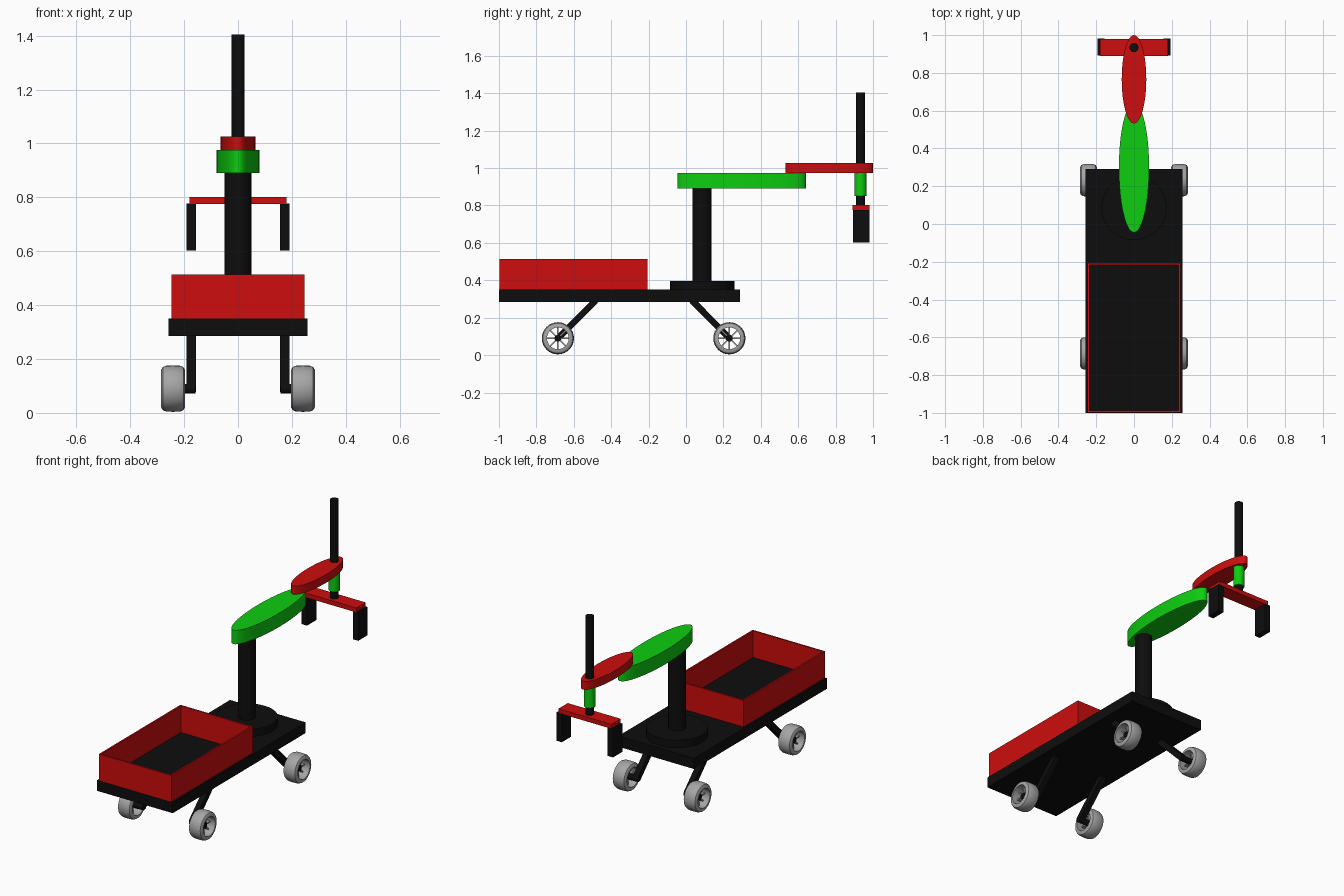
import bpy, bmesh, math
from mathutils import Matrix, Vector

if "Cube" in bpy.data.objects:
    bpy.data.objects.remove(bpy.data.objects["Cube"])


def material(name, rgb):
    m = bpy.data.materials.new(name)
    m.use_nodes = True
    m.diffuse_color = (*rgb, 1)
    m.node_tree.nodes["Principled BSDF"].inputs["Base Color"].default_value = (*rgb, 1)
    return m


RED = material("red", (0.61, 0.004, 0.004))
GREEN = material("green", (0.004, 0.61, 0.005))
BLACK = material("black", (0.004, 0.004, 0.004))
GREY = material("wheel grey", (0.38, 0.38, 0.38))


def finish(name, bm, mat, smooth=False):
    bmesh.ops.recalc_face_normals(bm, faces=bm.faces)
    mesh = bpy.data.meshes.new(name)
    bm.to_mesh(mesh)
    bm.free()
    mesh.materials.append(mat)
    ob = bpy.data.objects.new(name, mesh)
    bpy.context.collection.objects.link(ob)
    if smooth:
        bpy.ops.object.select_all(action='DESELECT')
        ob.select_set(True)
        bpy.context.view_layer.objects.active = ob
        bpy.ops.object.shade_smooth_by_angle(angle=math.radians(35))
    return ob


def box(name, x, y, z, mat):
    """Box from (min, max) pairs."""
    bm = bmesh.new()
    bmesh.ops.create_cube(bm, size=1)
    for v in bm.verts:
        v.co = [lo + (c + 0.5) * (hi - lo) for c, (lo, hi) in zip(v.co, (x, y, z))]
    return finish(name, bm, mat)


def column(name, y, z, rx, ry, mat, sides=32):
    """Upright round or elliptical prism on the centre line."""
    bm = bmesh.new()
    bmesh.ops.create_cone(bm, cap_ends=True, segments=sides, radius1=1, radius2=1, depth=1)
    for v in bm.verts:
        v.co = (v.co.x * rx, y + v.co.y * ry, z[0] + (v.co.z + 0.5) * (z[1] - z[0]))
    return finish(name, bm, mat, True)


# Platform and open tray
box("platform", (-0.257, 0.257), (-1, 0.29), (0.285, 0.35), BLACK)
T, TX, TY, TZ = 0.01, 0.246, (-0.998, -0.207), (0.35, 0.513)
box("tray_front_wall", (-TX, TX), (TY[0], TY[0] + T), TZ, RED)
box("tray_back_wall", (-TX, TX), (TY[1] - T, TY[1]), TZ, RED)
for side, s in (("left", 1), ("right", -1)):
    box(f"tray_{side}_wall", sorted((s * (TX - T), s * TX)), (TY[0] + T, TY[1] - T), TZ, RED)

# Turntable, post and two-link arm
column("turntable", 0.087, (0.35, 0.395), 0.172, 0.172, BLACK)
column("post", 0.085, (0.395, 0.89), 0.05, 0.05, BLACK)
column("lower_arm", 0.298, (0.89, 0.975), 0.08, 0.343, GREEN, 48)
column("upper_arm", 0.766, (0.975, 1.026), 0.065, 0.234, RED, 48)
column("lift_rod", 0.934, (0.8, 1.404), 0.024, 0.024, BLACK)
column("rod_collar", 0.934, (0.85, 0.975), 0.032, 0.032, GREEN)

# Gripper
box("gripper_bar", (-0.18, 0.18), (0.89, 0.98), (0.775, 0.802), RED)
for side, s in (("left", 1), ("right", -1)):
    box(f"{side}_gripper_finger", sorted((s * 0.156, s * 0.192)), (0.892, 0.982), (0.603, 0.777), BLACK)


def wheel(name, x, y, z):
    """Round-shouldered tyre ring turned about the x axis, with eight thin spokes."""
    half, rim, outer = 0.044, 0.058, 0.086
    profile = [(-half, rim), (-half, 0.07), (-0.038, 0.08), (-0.026, 0.085), (0, outer)]
    profile += [(-a, r) for a, r in reversed(profile[:-1])]
    bm = bmesh.new()
    rings = []
    steps = 32
    for i in range(steps):
        t = math.tau * i / steps
        rings.append([bm.verts.new((a, r * math.cos(t), r * math.sin(t))) for a, r in profile])
    n = len(profile)
    for i in range(steps):
        p, q = rings[i], rings[(i + 1) % steps]
        for j in range(n):
            k = (j + 1) % n
            bm.faces.new((p[j], p[k], q[k], q[j]))
    for i in range(4):
        m = Matrix.Rotation(math.pi * i / 4, 4, 'X') @ Matrix.Diagonal((0.02, 0.007, 2 * rim + 0.006, 1))
        bmesh.ops.create_cube(bm, size=1, matrix=m)
    bmesh.ops.translate(bm, verts=bm.verts, vec=(x, y, z))
    return finish(name, bm, GREY, True)


# Slanted legs, axles and wheels
AXLE_Z = 0.09
for end, top_y, axle_y in (("front", -0.483, -0.685), ("back", 0.032, 0.232)):
    for side, s in (("left", 1), ("right", -1)):
        a, b = Vector((s * 0.174, top_y, 0.292)), Vector((s * 0.174, axle_y, AXLE_Z))
        bm = bmesh.new()
        turn = (a - b).to_track_quat('Z', 'X').to_matrix().to_4x4()
        shape = Matrix.Diagonal((0.035, 0.035, (a - b).length, 1))
        bmesh.ops.create_cube(bm, size=1, matrix=Matrix.Translation((a + b) / 2) @ turn @ shape)
        finish(f"{end}_{side}_leg", bm, BLACK)

        bm = bmesh.new()
        place = Matrix.Translation((s * 0.208, axle_y, AXLE_Z)) @ Matrix.Rotation(math.pi / 2, 4, 'Y')
        bmesh.ops.create_cone(bm, cap_ends=True, segments=20, radius1=0.018, radius2=0.018,
                              depth=0.1, matrix=place)
        finish(f"{end}_{side}_axle", bm, BLACK, True)
        wheel(f"{end}_{side}_wheel", s * 0.241, axle_y, AXLE_Z)
